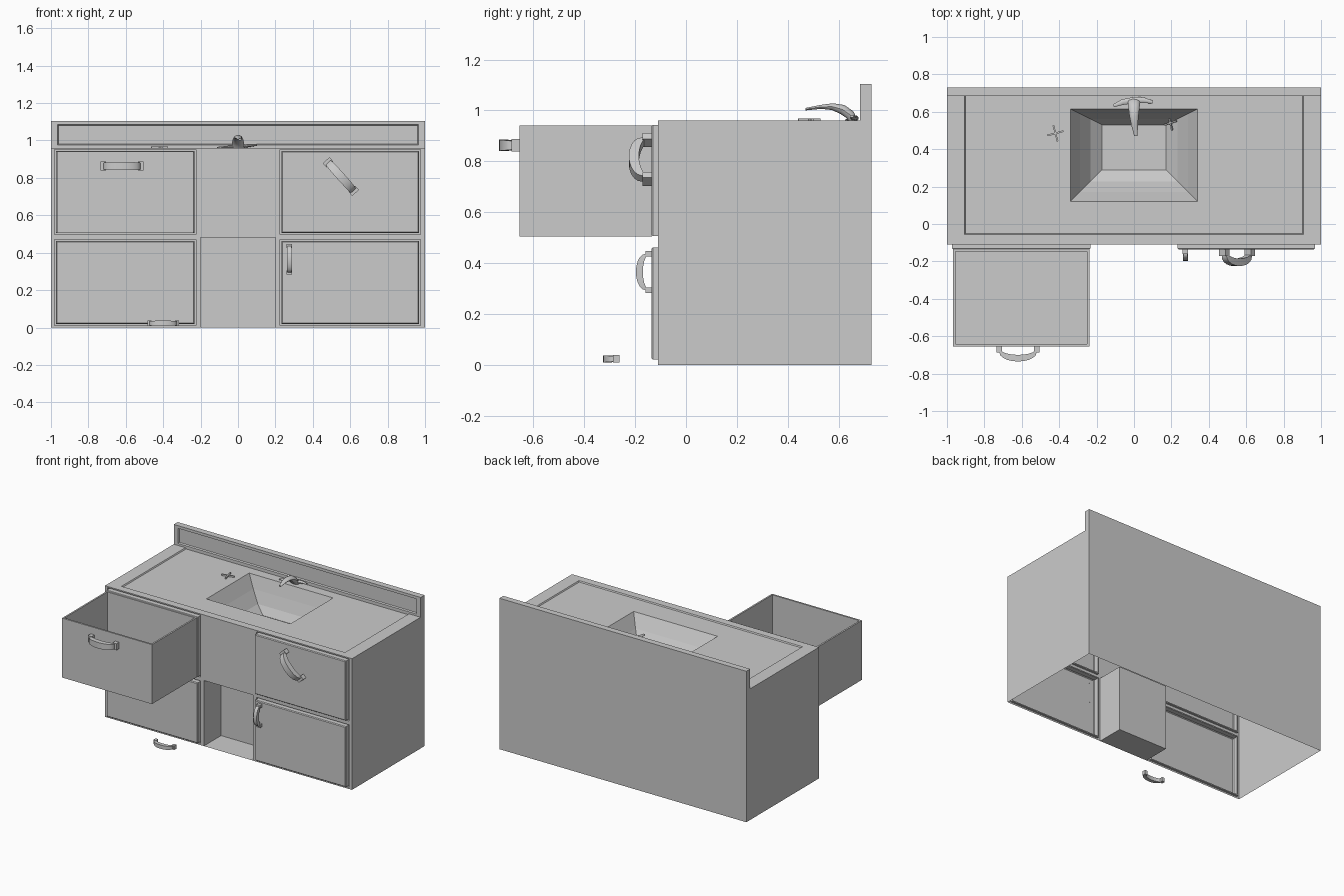
import bpy, bmesh
from math import sin, cos, pi, radians
from mathutils import Vector, Matrix

if "Cube" in bpy.data.objects:
    bpy.data.objects.remove(bpy.data.objects["Cube"])


def finish(bm, name, smooth=False):
    bmesh.ops.remove_doubles(bm, verts=bm.verts, dist=1e-5)
    me = bpy.data.meshes.new(name)
    bm.to_mesh(me)
    bm.free()
    ob = bpy.data.objects.new(name, me)
    bpy.context.collection.objects.link(ob)
    if smooth:
        bpy.context.view_layer.objects.active = ob
        ob.select_set(True)
        bpy.ops.object.shade_smooth_by_angle(angle=radians(40))
        ob.select_set(False)
    return ob


def xz(x0, x1, z0, z1, y):
    return [(x0, y, z0), (x1, y, z0), (x1, y, z1), (x0, y, z1)]


def xy(x0, x1, y0, y1, z):
    return [(x0, y0, z), (x1, y0, z), (x1, y1, z), (x0, y1, z)]


def face(bm, pts):
    bm.faces.new([bm.verts.new(p) for p in pts])


def loft(bm, rings, cap=True, start_cap=False):
    vs = [[bm.verts.new(p) for p in r] for r in rings]
    n = len(vs[0])
    for a, b in zip(vs, vs[1:]):
        for i in range(n):
            j = (i + 1) % n
            bm.faces.new((a[i], a[j], b[j], b[i]))
    if cap:
        bm.faces.new(vs[-1])
    if start_cap:
        bm.faces.new(vs[0][::-1])


F, B, H = -0.11, 0.73, 0.96      # front, back, counter height
S = 0.685                        # backsplash front

# Cabinet carcass: open underneath, with a frame left around the doors
bm = bmesh.new()
xs = [-1, -0.98, -0.225, -0.2, 0.2, 0.225, 0.975, 1]
zs = [0, 0.012, 0.47, 0.48, 0.498, 0.951, H]
for i in range(7):
    for k in range(6):
        door = i in (1, 5) and k in (1, 4)
        niche = i == 3 and k < 3
        if not door and not niche:
            face(bm, xz(xs[i], xs[i + 1], zs[k], zs[k + 1], F))
face(bm, [(1, F, 0), (1, B, 0), (1, B, H), (1, F, H)])
face(bm, [(-1, B, 0), (-1, F, 0), (-1, F, H), (-1, B, H)])
face(bm, [(1, B, 0), (-1, B, 0), (-1, B, H), (1, B, H)])
loft(bm, [xz(-0.2, 0.2, 0, 0.48, F), xz(-0.2, 0.2, 0, 0.48, 0.09)])
finish(bm, "cabinet")

# Raised door and drawer fronts sitting in grooves
doors = {"lower_left_door": (1, 1), "lower_right_door": (5, 1),
         "upper_right_drawer_front": (5, 4), "upper_left_drawer_frame": (1, 4)}
for name, (i, k) in doors.items():
    bm = bmesh.new()

    def r(d, y):
        return xz(xs[i] + d, xs[i + 1] - d, zs[k] + d, zs[k + 1] - d, y)
    loft(bm, [r(0, F), r(0, F + 0.015), r(0.008, F + 0.015),
              r(0.008, -0.13), r(0.013, -0.136)])
    finish(bm, name)

# Pulled-out drawer with an open top
bm = bmesh.new()
loft(bm, [xy(-0.967, -0.238, -0.655, -0.134, 0.505),
          xy(-0.967, -0.238, -0.655, -0.134, 0.94),
          xy(-0.955, -0.25, -0.642, -0.146, 0.94),
          xy(-0.955, -0.25, -0.642, -0.146, 0.525)], start_cap=True)
finish(bm, "open_drawer")

# Countertop with sunken panel and sink bowl
bm = bmesh.new()
rings = [xy(-1, 1, F, S + 0.005, H), xy(-0.905, 0.905, -0.055, S, H),
         xy(-0.9, 0.9, -0.05, S, H - 0.008)]
for t, z in ((0, H - 0.008), (0.3, 0.86), (0.63, 0.775), (1, 0.72)):
    rings.append(xy(-0.34 + 0.17 * t, 0.34 - 0.17 * t,
                    0.12 + 0.17 * t, 0.615 - 0.085 * t, z))
loft(bm, rings)
finish(bm, "countertop_and_sink")

# Backsplash with sunken front panel
bm = bmesh.new()
loft(bm, [xz(-1, 1, H - 0.01, 1.105, B), xz(-1, 1, H - 0.01, 1.105, S),
          xz(-0.965, 0.965, 0.975, 1.085, S),
          xz(-0.96, 0.96, 0.98, 1.08, S + 0.01)], start_cap=True)
finish(bm, "backsplash")


# Handles: arched grip between two square feet
def handle(name, loc, angle, length, depth, width):
    bm = bmesh.new()
    n = 10
    rings = []
    for i in range(n + 1):
        a = pi * i / n
        u = -cos(a) * length * 0.43
        outer = depth * (0.42 + 0.58 * sin(a))
        inner = depth * (0.12 + 0.44 * sin(a))
        w = width * (0.36 + 0.1 * sin(a))
        rings.append([(u, -inner, -w), (u, -outer, -w), (u, -outer, w), (u, -inner, w)])
    loft(bm, rings, start_cap=True)
    for s in (-1, 1):
        c = s * length * 0.435
        h, w = length * 0.065, width / 2
        loft(bm, [xz(c - h, c + h, -w, w, 0), xz(c - h, c + h, -w, w, -depth * 0.4)],
             start_cap=True)
    bmesh.ops.recalc_face_normals(bm, faces=bm.faces)
    bm.transform(Matrix.Translation(loc) @ Matrix.Rotation(angle, 4, 'Y'))
    finish(bm, name, True)


handle("open_drawer_handle", (-0.62, -0.655, 0.863), 0, 0.23, 0.08, 0.048)
handle("upper_right_handle", (0.55, -0.135, 0.807), radians(48), 0.235, 0.09, 0.048)
handle("lower_right_handle", (0.275, -0.135, 0.365), pi / 2, 0.165, 0.062, 0.03)
handle("fallen_handle", (-0.4, -0.262, 0.023), 0, 0.17, 0.064, 0.03)


# Tapered tube along points of (x, y, z, half width, half thickness)
def sweep(name, pts, side):
    bm = bmesh.new()
    side = Vector(side)
    ps = [Vector(p[:3]) for p in pts]
    rings = []
    for i, p in enumerate(pts):
        t = (ps[min(i + 1, len(ps) - 1)] - ps[max(i - 1, 0)]).normalized()
        up = t.cross(side).normalized()
        rings.append([ps[i] + side * p[3] * cos(a * pi / 5) + up * p[4] * sin(a * pi / 5)
                      for a in range(10)])
    loft(bm, rings, start_cap=True)
    bmesh.ops.recalc_face_normals(bm, faces=bm.faces)
    finish(bm, name, True)


# Faucet spout and its curved base bar
sweep("faucet_spout", [(0, 0.66, 0.955, 0.034, 0.016), (0, 0.645, 0.983, 0.033, 0.02),
                       (0, 0.615, 1.004, 0.029, 0.02), (0, 0.575, 1.015, 0.024, 0.014),
                       (0.003, 0.53, 1.014, 0.018, 0.008), (0.01, 0.47, 1.005, 0.009, 0.005)],
      (1, 0, 0))
sweep("faucet_base", [(-0.11, 0.632, 0.962, 0.004, 0.008), (-0.06, 0.652, 0.964, 0.007, 0.016),
                      (0, 0.662, 0.968, 0.01, 0.018), (0.05, 0.662, 0.972, 0.009, 0.016),
                      (0.1, 0.652, 0.976, 0.004, 0.008)], (0, 0, 1))


# Cross-shaped taps
def cross(name, loc, size, rot, tilt):
    bm = bmesh.new()
    for q in (0, pi / 2):
        m = (Matrix.Translation(loc) @ Matrix.Rotation(tilt, 4, 'Y')
             @ Matrix.Rotation(rot + q, 4, 'Z')
             @ Matrix.Diagonal((size * 2, size * 0.2, size * 0.25, 1)))
        bmesh.ops.create_cube(bm, size=1, matrix=m)
    finish(bm, name)


cross("left_tap", (-0.42, 0.485, 0.962), 0.045, radians(15), 0)
cross("right_tap", (0.195, 0.54, 0.775), 0.04, radians(15), radians(-35))
